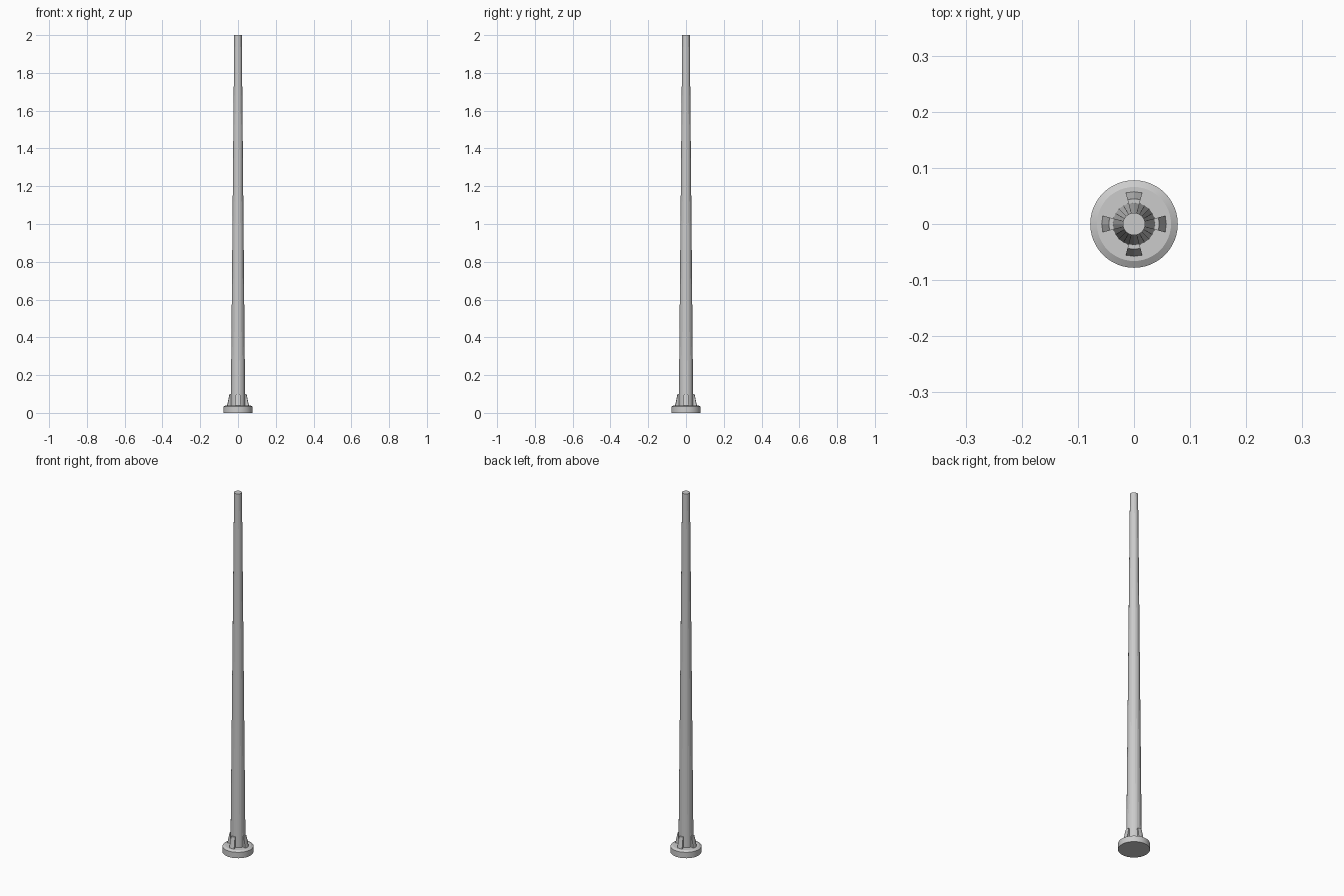
import bpy, bmesh, math

if "Cube" in bpy.data.objects:
    bpy.data.objects.remove(bpy.data.objects["Cube"])

grey = bpy.data.materials.new("light grey")
grey.diffuse_color = (0.6, 0.6, 0.6, 1)
grey.use_nodes = True
grey.node_tree.nodes["Principled BSDF"].inputs["Base Color"].default_value = grey.diffuse_color


def make_object(name, bm):
    bmesh.ops.recalc_face_normals(bm, faces=bm.faces)
    mesh = bpy.data.meshes.new(name)
    bm.to_mesh(mesh)
    bm.free()
    mesh.materials.append(grey)
    ob = bpy.data.objects.new(name, mesh)
    bpy.context.collection.objects.link(ob)
    return ob


def lathe(name, profile, sides):
    """Closed solid turned about z from (radius, height) points."""
    bm = bmesh.new()
    rings = []
    for r, z in profile:
        rings.append([bm.verts.new((r * math.cos(2 * math.pi * i / sides),
                                    r * math.sin(2 * math.pi * i / sides), z))
                      for i in range(sides)])
    for a, b in zip(rings, rings[1:]):
        for i in range(sides):
            j = (i + 1) % sides
            bm.faces.new((a[i], a[j], b[j], b[i]))
    bm.faces.new(rings[0])
    bm.faces.new(rings[-1])
    return make_object(name, bm)


def gusset(name, angle):
    """Wedge-shaped ring sector leaning against the pole."""
    bm = bmesh.new()
    half = math.radians(15)
    section = [(0.030, 0.038), (0.058, 0.038), (0.045, 0.10), (0.030, 0.10)]
    cuts = [[bm.verts.new((r * math.cos(angle + d), r * math.sin(angle + d), z))
             for r, z in section] for d in (-half, 0, half)]
    for a, b in zip(cuts, cuts[1:]):
        for i in range(4):
            j = (i + 1) % 4
            bm.faces.new((a[i], a[j], b[j], b[i]))
    bm.faces.new(cuts[0])
    bm.faces.new(cuts[-1])
    return make_object(name, bm)


# round foot with a chamfered upper rim
base = lathe("base_disc", [(0.078, 0), (0.078, 0.033), (0.066, 0.04)], 48)
bpy.context.view_layer.objects.active = base
base.select_set(True)
bpy.ops.object.shade_smooth_by_angle(angle=math.radians(20))
base.select_set(False)

# tapered faceted pole
lathe("pole", [(0.038, 0.038), (0.02, 2.0)], 24)

# four supports around the foot of the pole
for k in range(4):
    gusset(f"support_{k + 1}", k * math.pi / 2)
